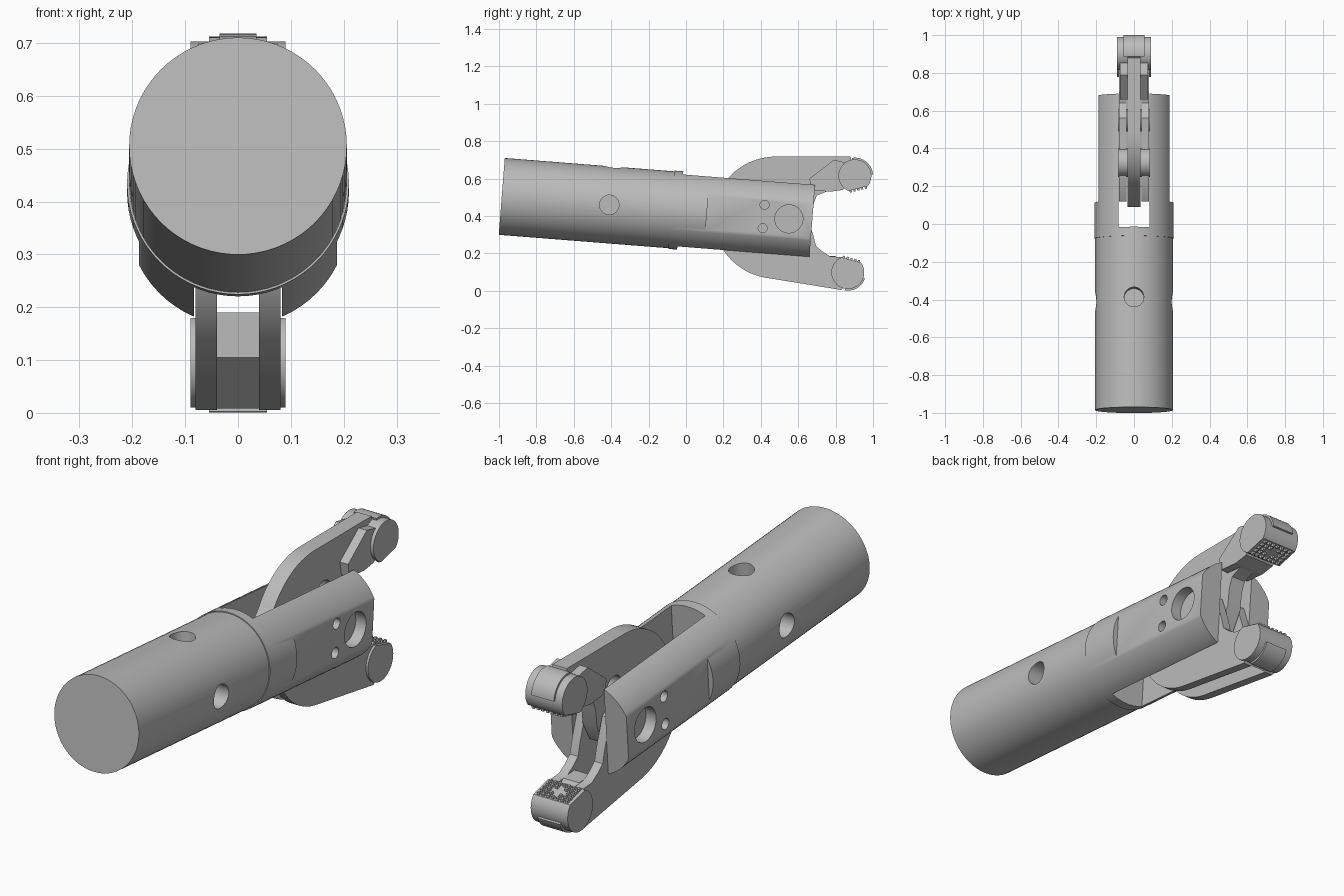
import bpy, bmesh, math
from mathutils import Matrix, Vector

cube = bpy.data.objects.get("Cube")
if cube:
    bpy.data.objects.remove(cube, do_unlink=True)

GREY = (0.5, 0.5, 0.5, 1)
metal = bpy.data.materials.new("machined_grey")
metal.use_nodes = True
metal.diffuse_color = GREY
metal.node_tree.nodes["Principled BSDF"].inputs["Base Color"].default_value = GREY


def finish(name, bm):
    bmesh.ops.recalc_face_normals(bm, faces=bm.faces[:])
    mesh = bpy.data.meshes.new(name)
    bm.to_mesh(mesh)
    bm.free()
    obj = bpy.data.objects.new(name, mesh)
    bpy.context.collection.objects.link(obj)
    mesh.materials.append(metal)
    return obj


def smooth(obj):
    bpy.ops.object.select_all(action='DESELECT')
    obj.select_set(True)
    bpy.context.view_layer.objects.active = obj
    bpy.ops.object.shade_smooth_by_angle(angle=math.radians(30))


def prism(name, pts, x0, x1):
    """Side profile of (y, z) points extruded along x."""
    bm = bmesh.new()
    face = bm.faces.new([bm.verts.new((x0, y, z)) for y, z in pts])
    out = bmesh.ops.extrude_face_region(bm, geom=[face])["geom"]
    moved = [v for v in out if isinstance(v, bmesh.types.BMVert)]
    bmesh.ops.translate(bm, verts=moved, vec=(x1 - x0, 0, 0))
    return finish(name, bm)


def box(name, size, mat):
    bm = bmesh.new()
    bmesh.ops.create_cube(bm, size=1, matrix=mat @ Matrix.Diagonal((*size, 1)))
    return finish(name, bm)


def cyl(name, r, depth, loc, axis='X', r2=None, mat=Matrix(), seg=40):
    turn = {'X': Matrix.Rotation(math.pi / 2, 4, 'Y'),
            'Y': Matrix.Rotation(-math.pi / 2, 4, 'X'), 'Z': Matrix()}[axis]
    bm = bmesh.new()
    bmesh.ops.create_cone(bm, cap_ends=True, segments=seg, radius1=r, radius2=r2 or r,
                          depth=depth, matrix=mat @ Matrix.Translation(loc) @ turn)
    return finish(name, bm)


def boolean(obj, tool, op='DIFFERENCE'):
    bpy.ops.object.select_all(action='DESELECT')
    bpy.context.view_layer.objects.active = obj
    obj.select_set(True)
    mod = obj.modifiers.new("cut", 'BOOLEAN')
    mod.operation, mod.object, mod.solver = op, tool, 'EXACT'
    bpy.ops.object.modifier_apply(modifier=mod.name)
    bpy.data.objects.remove(tool, do_unlink=True)


def arc(cy, cz, r, a0, a1, n=12):
    angles = [math.radians(a0 + (a1 - a0) * i / n) for i in range(n + 1)]
    return [(cy + r * math.cos(a), cz + r * math.sin(a)) for a in angles]


# Tilted barrel: solid shank, then a slightly wider clevis
tilt = Matrix.Translation((0, -0.985, 0.505)) @ Matrix.Rotation(math.radians(-4.5), 4, 'X')
body = cyl("body", 0.206, 0.93, (0, 0.465, 0), 'Y', mat=tilt, seg=72)
clevis = cyl("clevis", 0.21, 0.755, (0, 1.2875, 0), 'Y', mat=tilt, seg=72)
boolean(body, clevis, 'UNION')

# Jaw slot and side flats
boolean(body, box("slot_cutter", (0.166, 0.9, 0.6), tilt @ Matrix.Translation((0, 1.407, 0))))
for s in (-1, 1):
    flat = tilt @ Matrix.Translation((s * 0.237, 1.5, 0))
    boolean(body, box("flat_cutter", (0.1, 0.8, 0.5), flat))

# Blind holes in the shank: both sides and top
for s in (-1, 1):
    boolean(body, cyl("hole_cutter", 0.052, 0.2, (s * 0.206, -0.41, 0.46)))
boolean(body, cyl("hole_cutter", 0.052, 0.2, (0, 0.585, 0.206), 'Z', mat=tilt))

# Pivot recess and two small holes on each flat
for s in (-1, 1):
    for y, z, r in ((0.55, 0.385, 0.075), (0.42, 0.46, 0.024), (0.41, 0.335, 0.024)):
        boolean(body, cyl("recess_cutter", r, 0.1, (s * 0.187, y, z)))
smooth(body)

# Pins across the slot
smooth(cyl("pivot_pin", 0.06, 0.17, (0, 0.55, 0.385)))
smooth(cyl("cross_pin", 0.075, 0.17, (0, 0.325, 0.42)))

# Upper jaw: one central plate
upper = prism("upper_jaw", arc(0.48, 0.38, 0.338, 90, 150) + [
    (0.12, 0.48), (0.09, 0.40), (0.14, 0.31), (0.40, 0.27), (0.62, 0.29), (0.67, 0.38),
    (0.68, 0.46), (0.70, 0.51), (0.75, 0.53), (0.84, 0.54), (0.90, 0.60), (0.88, 0.718)],
    -0.035, 0.035)
boolean(upper, cyl("jaw_hole_cutter", 0.05, 0.3, (0, 0.55, 0.51)))
smooth(upper)
prism("upper_jaw_block", [(0.66, 0.60), (0.79, 0.70), (0.86, 0.685), (0.88, 0.60),
                          (0.84, 0.54), (0.77, 0.53), (0.67, 0.54)], -0.075, 0.075)

# Lower jaw: a fork either side of the upper jaw
fork = arc(0.48, 0.40, 0.334, 205, 260) + [
    (0.83, 0.005), (0.87, 0.05), (0.83, 0.18), (0.77, 0.185), (0.73, 0.21), (0.695, 0.24),
    (0.68, 0.30), (0.64, 0.42), (0.56, 0.47), (0.40, 0.45), (0.25, 0.45), (0.12, 0.38)]
for side, s in (("left", 1), ("right", -1)):
    smooth(prism("lower_jaw_" + side, fork, s * 0.04, s * 0.08))
prism("lower_jaw_bridge", [(0.83, 0.008), (0.72, 0.105), (0.72, 0.19), (0.80, 0.185),
                           (0.87, 0.10)], -0.04, 0.04)


# Gripping pads: flat-sided cylinders with a toothed face and an outer band
def pad(name, cy, cz, face_angle, band_from, band_to):
    r, d = 0.088, 0.07
    half = math.degrees(math.acos(d / r))
    smooth(prism(name + "_pad", arc(cy, cz, r, face_angle + half, face_angle + 360 - half, 40),
                 -0.09, 0.09))
    band = arc(cy, cz, 0.097, band_from, band_to, 20) + arc(cy, cz, 0.08, band_to, band_from, 20)
    smooth(prism(name + "_pad_band", band, -0.055, 0.055))
    a = math.radians(face_angle)
    normal = Vector((0, math.cos(a), math.sin(a)))
    along = Vector((0, -math.sin(a), math.cos(a)))
    turn = Matrix.Rotation(a, 4, 'X')
    bm = bmesh.new()
    for i in range(7):
        for j in range(5):
            if abs(i - 3) + abs(j - 2) < 2:
                continue
            p = Vector((0, cy, cz)) + normal * d + along * (j - 2) * 0.021
            p.x = (i - 3) * 0.023
            bmesh.ops.create_cone(bm, cap_ends=True, segments=4, radius1=0.013, radius2=0.007,
                                  depth=0.022, matrix=Matrix.Translation(p) @ turn
                                  @ Matrix.Rotation(-math.pi / 2, 4, 'X')
                                  @ Matrix.Rotation(math.pi / 4, 4, 'Z'))
    finish(name + "_pad_teeth", bm)


pad("upper", 0.903, 0.615, -76, 5, 100)
pad("lower", 0.865, 0.098, 75, -100, -20)
